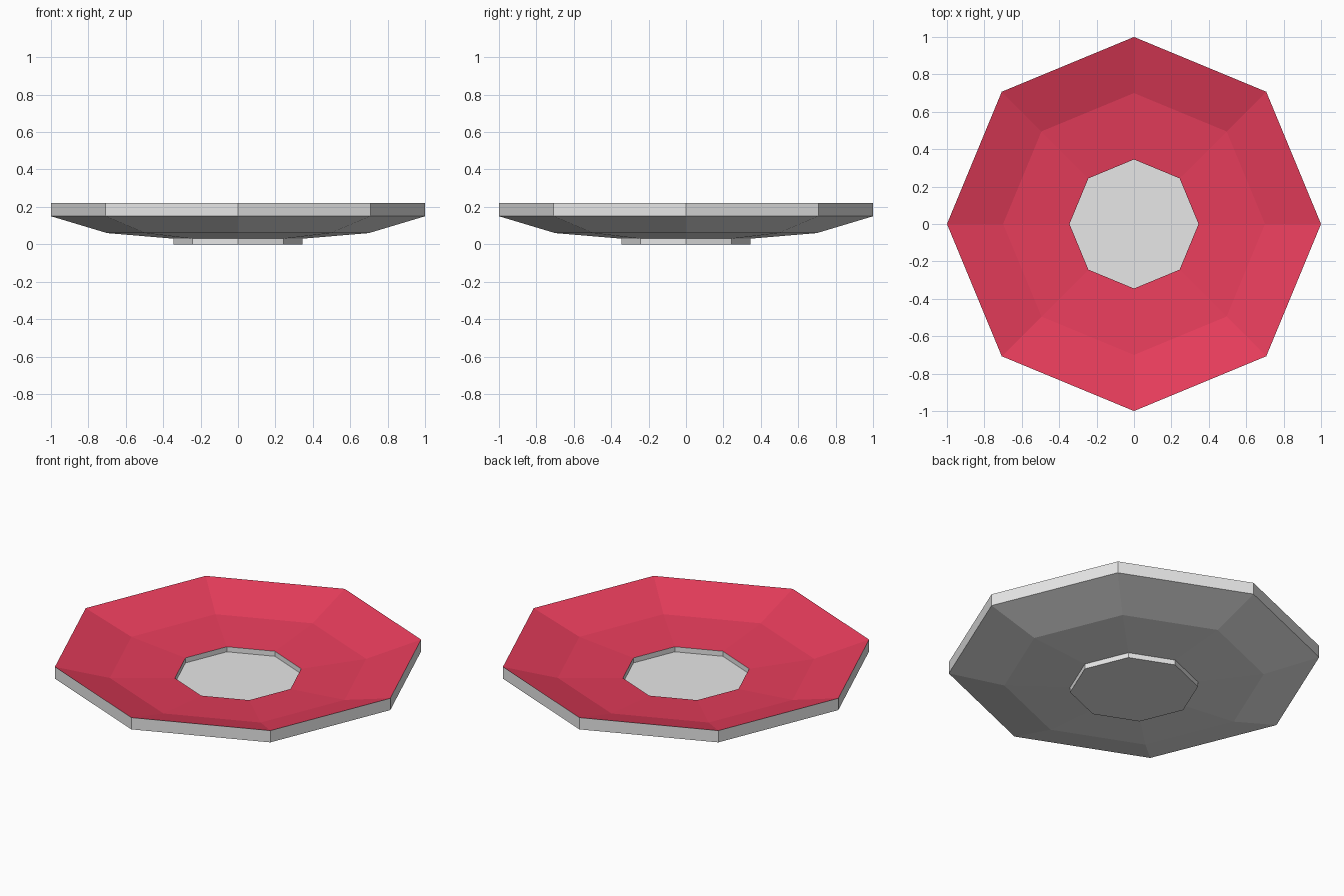
import bpy, bmesh, math

if "Cube" in bpy.data.objects:
    bpy.data.objects.remove(bpy.data.objects["Cube"])

SIDES = 8
THICKNESS = 0.07
FOOT_RADIUS = 0.345
# (radius, height) of the underside, from the foot outwards
UNDERSIDE = [(FOOT_RADIUS, 0.0), (FOOT_RADIUS, 0.03), (0.70, 0.06), (1.0, 0.15)]


def material(name, rgb):
    mat = bpy.data.materials.new(name)
    mat.diffuse_color = (*rgb, 1.0)
    mat.use_nodes = True
    mat.node_tree.nodes["Principled BSDF"].inputs["Base Color"].default_value = mat.diffuse_color
    return mat


def ring(bm, radius, z):
    return [bm.verts.new((radius * math.cos(math.tau * i / SIDES),
                          radius * math.sin(math.tau * i / SIDES), z))
            for i in range(SIDES)]


# Plate: the underside profile, then the same profile raised for the top
profile = UNDERSIDE + [(r, z + THICKNESS) for r, z in reversed(UNDERSIDE)]
bm = bmesh.new()
rings = [ring(bm, r, z) for r, z in profile]
for a, b in zip(rings, rings[1:]):
    for i in range(SIDES):
        j = (i + 1) % SIDES
        bm.faces.new((a[i], a[j], b[j], b[i]))
bm.faces.new(list(reversed(rings[0])))   # foot bottom
bm.faces.new(rings[-1])                  # sunken centre
bmesh.ops.recalc_face_normals(bm, faces=bm.faces)

# Red on the sloping upper faces, off-white everywhere else
for f in bm.faces:
    sloping_top = f.normal.z > 0.5 and f.calc_center_median().xy.length > FOOT_RADIUS
    f.material_index = 1 if sloping_top else 0

mesh = bpy.data.meshes.new("plate")
bm.to_mesh(mesh)
bm.free()
mesh.materials.append(material("off white", (0.8, 0.8, 0.8)))
mesh.materials.append(material("red", (0.81, 0.047, 0.107)))
plate = bpy.data.objects.new("plate", mesh)
bpy.context.collection.objects.link(plate)
